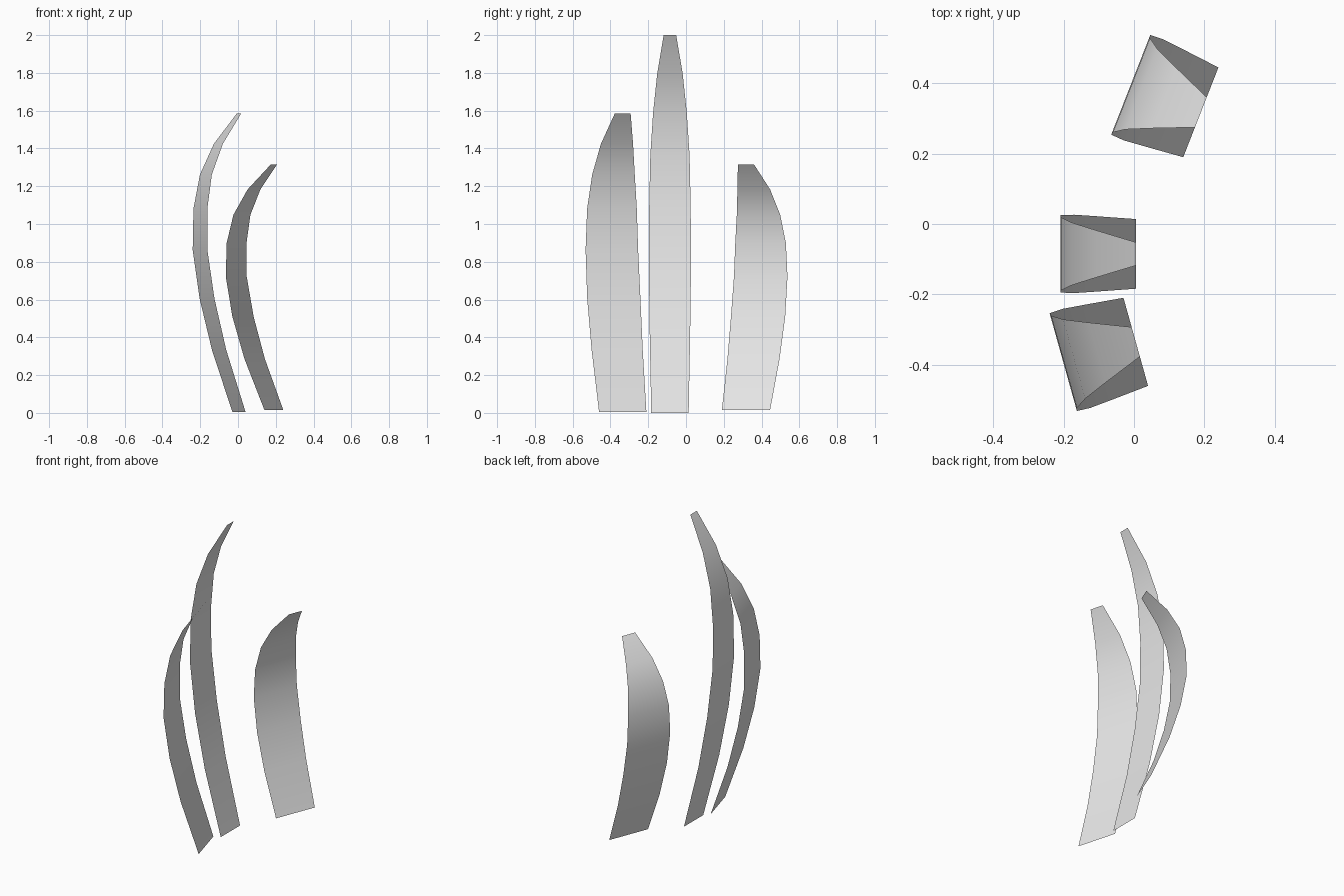
import bpy
import math
from mathutils import Matrix, Vector

cube = bpy.data.objects.get("Cube")
if cube:
    bpy.data.objects.remove(cube, do_unlink=True)

grey = bpy.data.materials.new("light_grey")
grey.use_nodes = True
grey.diffuse_color = (0.8, 0.8, 0.8, 1)
grey.node_tree.nodes["Principled BSDF"].inputs["Base Color"].default_value = (0.8, 0.8, 0.8, 1)

# Shared blade profile: height fraction, bow fraction, width relative to the base
PROFILE = [
    (0, 0, 1), (0.208, 0.51, 1.08), (0.38, 0.82, 1.125), (0.543, 1, 1.11),
    (0.681, 0.99, 1.05), (0.795, 0.85, 0.9), (0.898, 0.53, 0.68), (1, 0, 0.335),
]
BOW = 0.214


def blade(name, base, height, width, turn):
    """Thin ribbon bowed towards -x, turned about z and placed at its base."""
    verts = []
    for h, bow, w in PROFILE:
        for side in (-0.5, 0.5):
            verts.append((-BOW * bow, side * w * width, h * height))
    faces = [(2 * i, 2 * i + 1, 2 * i + 3, 2 * i + 2) for i in range(len(PROFILE) - 1)]
    mesh = bpy.data.meshes.new(name)
    mesh.from_pydata(verts, [], faces)
    mesh.transform(Matrix.Translation(Vector(base)) @ Matrix.Rotation(math.radians(turn), 4, 'Z'))
    mesh.materials.append(grey)
    mesh.shade_smooth()
    obj = bpy.data.objects.new(name, mesh)
    bpy.context.collection.objects.link(obj)
    return obj


# Three blades in a row, the tallest in the middle
blade("front_blade", (0.005, -0.335, 0.005), 1.58, 0.26, 15.6)
blade("middle_blade", (0.005, -0.085, 0), 2.0, 0.198, 0)
blade("back_blade", (0.19, 0.3175, 0.015), 1.3, 0.274, -21.4)
